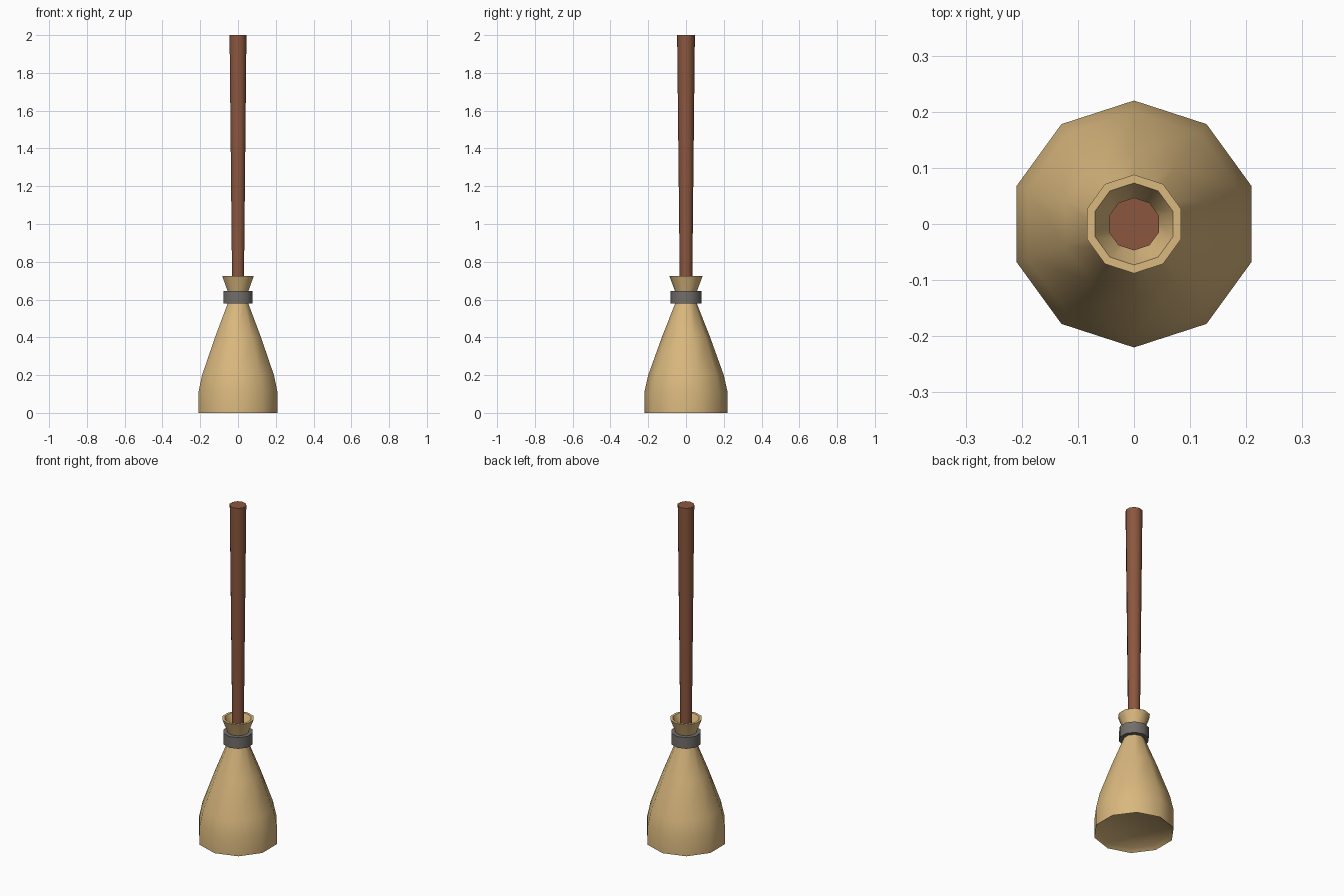
import bpy, math

if "Cube" in bpy.data.objects:
    bpy.data.objects.remove(bpy.data.objects["Cube"])

SIDES = 10


def material(name, color):
    m = bpy.data.materials.new(name)
    m.diffuse_color = (*color, 1)
    m.use_nodes = True
    m.node_tree.nodes["Principled BSDF"].inputs["Base Color"].default_value = m.diffuse_color
    return m


def lathe(name, profile, mat, closed=False):
    """Spin (radius, z) points into a ten-sided part; open profiles get end caps."""
    verts, faces = [], []
    for r, z in profile:
        for i in range(SIDES):
            a = math.pi / 2 + 2 * math.pi * i / SIDES
            verts.append((r * math.cos(a), r * math.sin(a), z))
    n = len(profile)
    for k in range(n if closed else n - 1):
        p, q = k * SIDES, (k + 1) % n * SIDES
        for i in range(SIDES):
            j = (i + 1) % SIDES
            faces.append((p + i, p + j, q + j, q + i))
    if not closed:
        faces.append(tuple(reversed(range(SIDES))))
        faces.append(tuple(range((n - 1) * SIDES, n * SIDES)))
    mesh = bpy.data.meshes.new(name)
    mesh.from_pydata(verts, [], faces)
    mesh.materials.append(mat)
    ob = bpy.data.objects.new(name, mesh)
    bpy.context.collection.objects.link(ob)
    bpy.ops.object.select_all(action='DESELECT')
    ob.select_set(True)
    bpy.context.view_layer.objects.active = ob
    bpy.ops.object.shade_smooth_by_angle(angle=math.radians(40))
    return ob


wood = material("wood", (0.26, 0.095, 0.05))
straw = material("straw", (0.70, 0.48, 0.21))
iron = material("iron", (0.17, 0.155, 0.145))

# Tapered handle, thicker at the top
lathe("handle", [(0.032, 0.60), (0.047, 2.0)], wood)

# Straw head: recessed underside, belly, pinched neck, flared cup on top
lathe("bristles", [
    (0.197, 0.018), (0.22, 0.0), (0.22, 0.11), (0.2, 0.2), (0.128, 0.4),
    (0.055, 0.585), (0.047, 0.61), (0.058, 0.645), (0.088, 0.725),
    (0.073, 0.725), (0.034, 0.635)], straw)

# Binding ring around the neck
lathe("binding", [(0.082, 0.578), (0.082, 0.645), (0.055, 0.645), (0.055, 0.578)],
      iron, closed=True)
